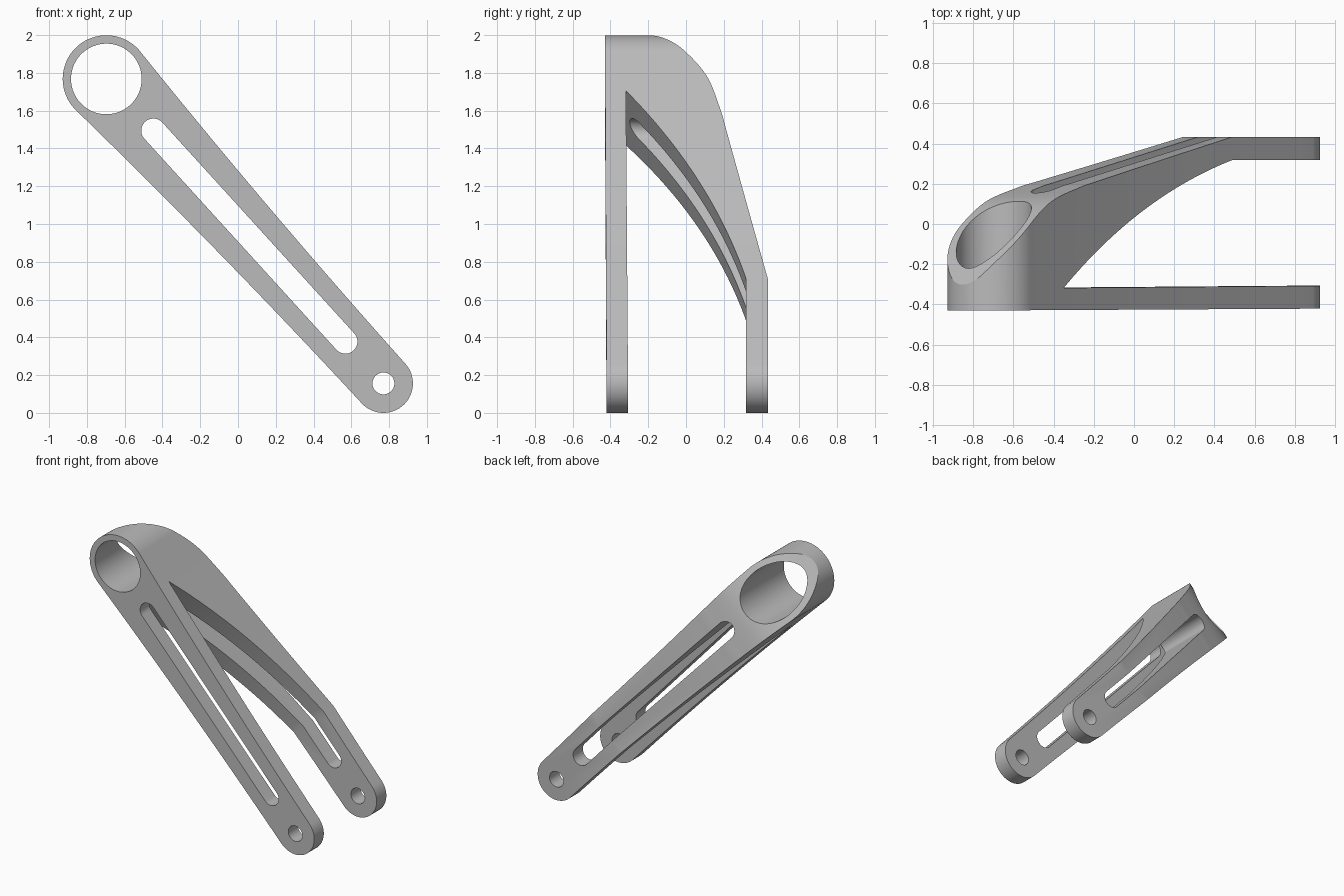
import bpy, bmesh, math
from math import sin, cos, radians
from mathutils import Matrix

if "Cube" in bpy.data.objects:
    bpy.data.objects.remove(bpy.data.objects["Cube"])

# The arm is built along local x, then leaned about y into place
RING = (-0.697, 1.768)
PIVOT = (0.770, 0.156)
LEAN = math.atan2(RING[1] - PIVOT[1], PIVOT[0] - RING[0])
LENGTH = math.hypot(RING[1] - PIVOT[1], PIVOT[0] - RING[0])
R_RING, R_PIVOT = 0.231, 0.156


def arc(cx, r, a0, a1, n):
    angles = [radians(a0 + (a1 - a0) * i / n) for i in range(n + 1)]
    return [(cx + r * cos(a), r * sin(a)) for a in angles]


def bezier(a, b, c, n):
    ts = [i / n for i in range(1, n)]
    return [tuple((1-t)**2 * p + 2*t*(1-t) * q + t*t * r
                  for p, q, r in zip(a, b, c)) for t in ts]


def smooth_path(pts, n):
    # Catmull-Rom curve through the points
    out = []
    ext = [pts[0]] + pts + [pts[-1]]
    for p0, p1, p2, p3 in zip(ext, ext[1:], ext[2:], ext[3:]):
        for i in range(n):
            t = i / n
            out.append(tuple(b + t*(c-a)/2 + t*t*(a - 2.5*b + 2*c - d/2)
                             + t**3 * (1.5*(b-c) + (d-a)/2)
                             for a, b, c, d in zip(p0, p1, p2, p3)))
    return out + [pts[-1]]


def prism(name, pts, half, along_y):
    # Extrude a closed outline symmetrically along y or z
    bm = bmesh.new()
    place = (lambda a, b, h: (a, h, b)) if along_y else (lambda a, b, h: (a, b, h))
    face = bm.faces.new([bm.verts.new(place(a, b, -half)) for a, b in pts])
    ext = bmesh.ops.extrude_face_region(bm, geom=[face])
    new = [v for v in ext["geom"] if isinstance(v, bmesh.types.BMVert)]
    bmesh.ops.translate(bm, verts=new, vec=place(0, 0, 2 * half))
    bmesh.ops.recalc_face_normals(bm, faces=bm.faces)
    mesh = bpy.data.meshes.new(name)
    bm.to_mesh(mesh)
    bm.free()
    obj = bpy.data.objects.new(name, mesh)
    bpy.context.collection.objects.link(obj)
    return obj


# Front outline: large ring end, slightly waisted sides, small pivot end
ring_arc = arc(0, R_RING, 84, 276, 56)
pivot_arc = arc(LENGTH, R_PIVOT, -88, 88, 40)
waist = (LENGTH / 2, 0.165)
lower = bezier(ring_arc[-1], (waist[0], -waist[1]), pivot_arc[0], 24)
upper = bezier(pivot_arc[-1], waist, ring_arc[0], 24)
arm = prism("forked_arm", ring_arc + lower + pivot_arc + upper, 0.6, True)

# Side profile: straight front leg, curved crotch, bent back leg
TIP = LENGTH + 0.3
BEND = 1.58
back = smooth_path([(-0.30, -0.43), (-0.23, -0.30), (-0.155, -0.175), (0, -0.015),
                    (0.18, 0.11), (0.4, 0.18), (0.5, 0.203)], 8)
crotch = bezier((BEND, 0.318), (0.865, 0.132), (0.28, -0.318), 32)
profile = (back + [(BEND, 0.433), (TIP, 0.433), (TIP, 0.318), (BEND, 0.318)]
           + crotch + [(0.28, -0.318), (TIP, -0.306), (TIP, -0.42)])
side = prism("side_profile_cutter", profile, 0.5, False)

# Cutters for the bore, the pivot hole and the long slot
bore = prism("bore_cutter", arc(0, 0.187, 0, 354, 59), 0.8, True)
pin = prism("pin_hole_cutter", arc(LENGTH, 0.058, 0, 350, 35), 0.8, True)
slot = prism("slot_cutter", arc(0.37, 0.064, 90, 270, 20)
             + arc(1.88, 0.064, -90, 90, 20), 0.8, True)

bpy.context.view_layer.objects.active = arm
for cutter, op in ((side, "INTERSECT"), (bore, "DIFFERENCE"),
                   (pin, "DIFFERENCE"), (slot, "DIFFERENCE")):
    cutter.hide_render = True
    mod = arm.modifiers.new(cutter.name, "BOOLEAN")
    mod.operation, mod.solver, mod.object = op, "EXACT", cutter
    bpy.ops.object.modifier_apply(modifier=mod.name)
    bpy.data.objects.remove(cutter)

# Lean into place
arm.data.transform(Matrix.Translation((RING[0], 0, RING[1]))
                   @ Matrix.Rotation(LEAN, 4, "Y"))

# Plain grey finish
grey = bpy.data.materials.new("grey")
grey.use_nodes = True
color = (0.5, 0.5, 0.5, 1)
grey.diffuse_color = color
grey.node_tree.nodes["Principled BSDF"].inputs["Base Color"].default_value = color
arm.data.materials.clear()
arm.data.materials.append(grey)

bpy.ops.object.select_all(action="DESELECT")
arm.select_set(True)
bpy.ops.object.shade_smooth_by_angle(angle=radians(20))
